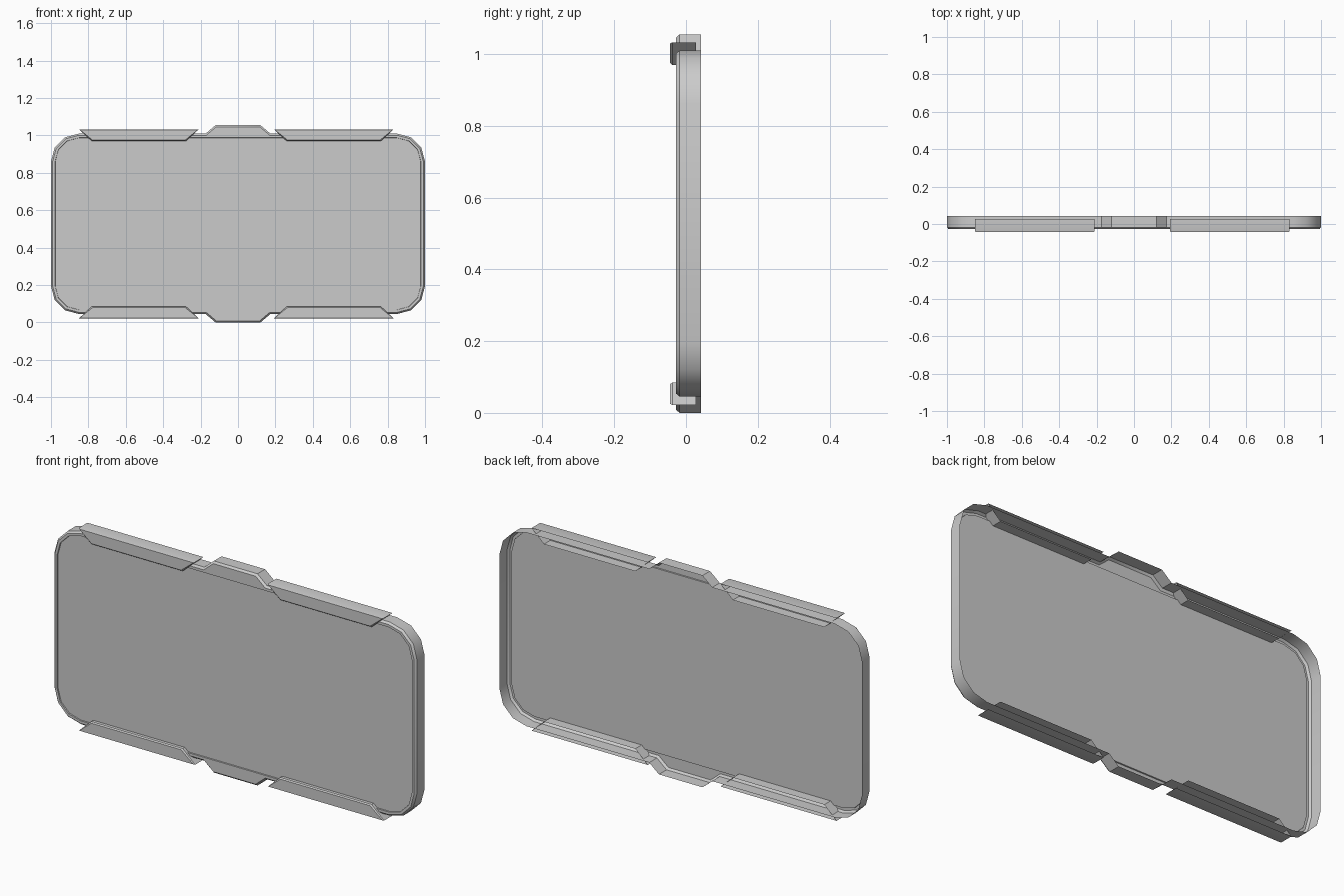
import bpy, bmesh, math

if "Cube" in bpy.data.objects:
    bpy.data.objects.remove(bpy.data.objects["Cube"])

MID = 0.5275  # height of the horizontal symmetry line


def loft(name, loops):
    """Skin a stack of equal-length loops; back end stays open, last loop is capped."""
    bm = bmesh.new()
    rings = [[bm.verts.new(p) for p in loop] for loop in loops]
    for a, b in zip(rings, rings[1:]):
        n = len(a)
        for i in range(n):
            bm.faces.new((a[i], a[(i + 1) % n], b[(i + 1) % n], b[i]))
    bm.faces.new(rings[-1])
    bmesh.ops.recalc_face_normals(bm, faces=bm.faces)
    if sum(f.normal.y * f.calc_area() for f in bm.faces) > 0:
        bmesh.ops.reverse_faces(bm, faces=bm.faces)
    mesh = bpy.data.meshes.new(name)
    bm.to_mesh(mesh)
    bm.free()
    ob = bpy.data.objects.new(name, mesh)
    bpy.context.collection.objects.link(ob)
    bpy.context.view_layer.objects.active = ob
    ob.select_set(True)
    bpy.ops.object.shade_smooth_by_angle(angle=math.radians(32))
    ob.select_set(False)
    return ob


def outline(y, inset, tab=0.045):
    """Rounded rectangle with a centre tab on the top and bottom edges."""
    w, h, r = 1.0 - inset, 0.4825 - inset, 0.15 - inset
    quarter = [(w - r + r * math.cos(math.radians(a)),
                h - r + r * math.sin(math.radians(a))) for a in (0, 30, 60, 90)]
    quarter += [(0.173 - 0.38 * inset, h), (0.12 - 0.38 * inset, h + tab)]
    half = quarter + [(-x, z) for x, z in reversed(quarter)]
    full = half + [(-x, -z) for x, z in half]
    return [(x, y, MID + z) for x, z in full]


# Shallow tray: open back, chamfered front rim, slightly sunken flat panel
loft("tray_panel", [
    outline(0.042, 0),
    outline(-0.018, 0),
    outline(-0.028, 0.009),
    outline(-0.028, 0.022, 0),
    outline(-0.022, 0.023, 0),
])


def clip_loop(y, x0, x1, side, inset):
    outer, inner = 0.505 - inset * 0.5, 0.4425 + inset
    pts = [(x0 + inset, outer), (x1 - inset, outer),
           (x1 - 0.068 - inset, inner), (x0 + 0.068 + inset, inner)]
    return [(x, y, MID + side * z) for x, z in pts]


# Four tapered clips along the long edges
for side, edge in ((1, "top"), (-1, "bottom")):
    for x0, x1, hand in ((-0.85, -0.21, "left"), (0.192, 0.832, "right")):
        loft(f"{edge}_{hand}_clip", [
            clip_loop(0.028, x0, x1, side, 0),
            clip_loop(-0.038, x0, x1, side, 0),
            clip_loop(-0.044, x0, x1, side, 0.005),
        ])
